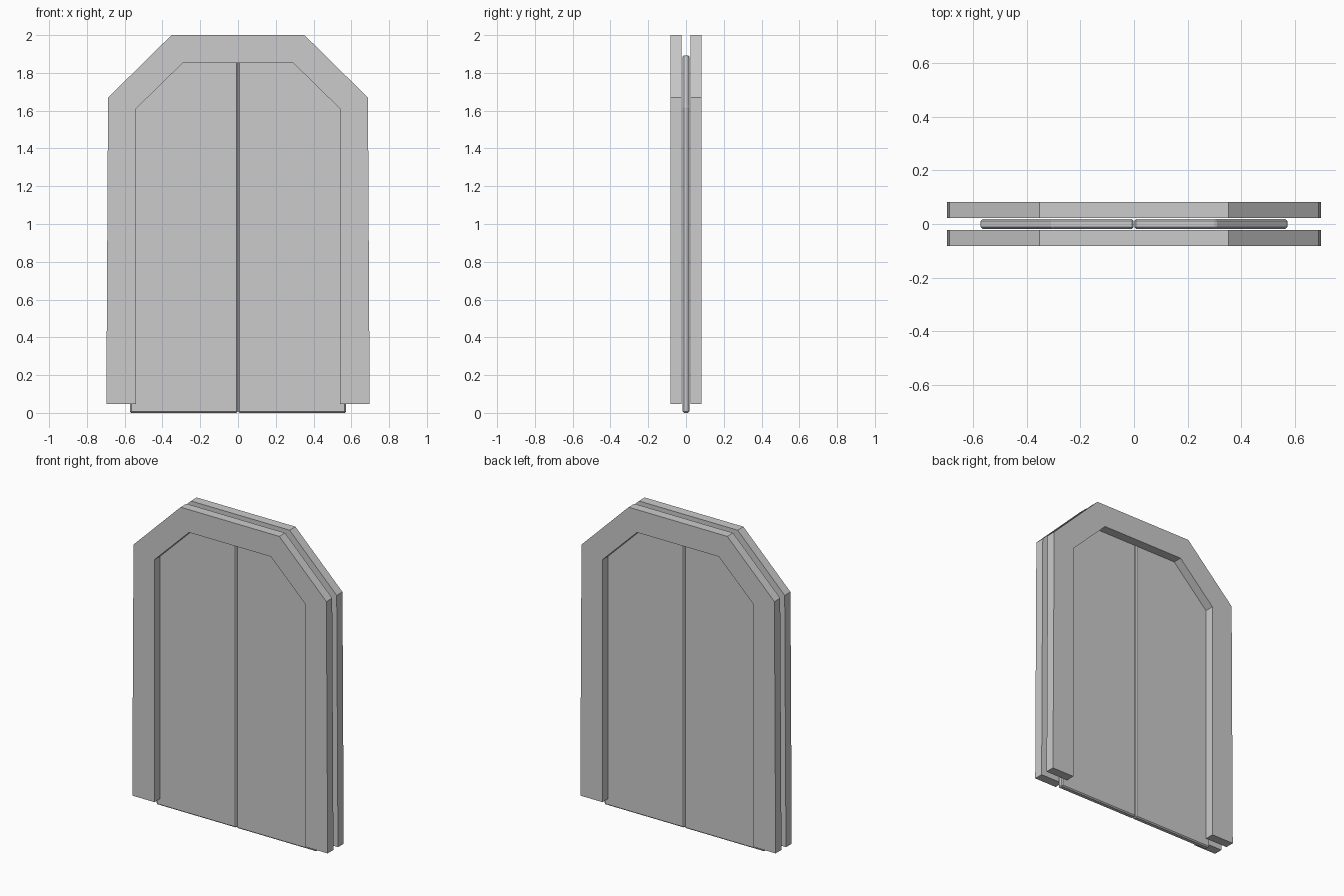
import bpy, bmesh

if "Cube" in bpy.data.objects:
    bpy.data.objects.remove(bpy.data.objects["Cube"])


def prism(name, profile, y0, y1):
    """Extrude an (x, z) outline from y0 to y1."""
    bm = bmesh.new()
    face = bm.faces.new([bm.verts.new((x, y0, z)) for x, z in profile])
    res = bmesh.ops.extrude_face_region(bm, geom=[face])
    verts = [v for v in res["geom"] if isinstance(v, bmesh.types.BMVert)]
    bmesh.ops.translate(bm, verts=verts, vec=(0, y1 - y0, 0))
    bmesh.ops.recalc_face_normals(bm, faces=bm.faces)
    mesh = bpy.data.meshes.new(name)
    bm.to_mesh(mesh)
    bm.free()
    obj = bpy.data.objects.new(name, mesh)
    bpy.context.collection.objects.link(obj)
    return obj


def mirrored(half):
    return half + [(-x, z) for x, z in reversed(half)]


# Arched frames, one on each side of the doors
outer = [(0.697, 0.048), (0.688, 1.669), (0.352, 2.0)]
inner = [(0.539, 0.048), (0.539, 1.611), (0.292, 1.853)]
frame_profile = mirrored(outer) + mirrored(inner)[::-1]
prism("front_frame", frame_profile, -0.082, -0.023)
prism("back_frame", frame_profile, 0.023, 0.082)

# Two chamfered door leaves meeting in the middle
leaf = [(0.001, 0.0), (0.572, 0.0), (0.572, 1.624), (0.305, 1.892), (0.001, 1.892)]
for name, side in (("right_door", 1), ("left_door", -1)):
    door = prism(name, [(side * x, z) for x, z in leaf], -0.018, 0.018)
    bevel = door.modifiers.new("chamfer", "BEVEL")
    bevel.width = 0.007
    bevel.segments = 1
    bevel.limit_method = "ANGLE"
